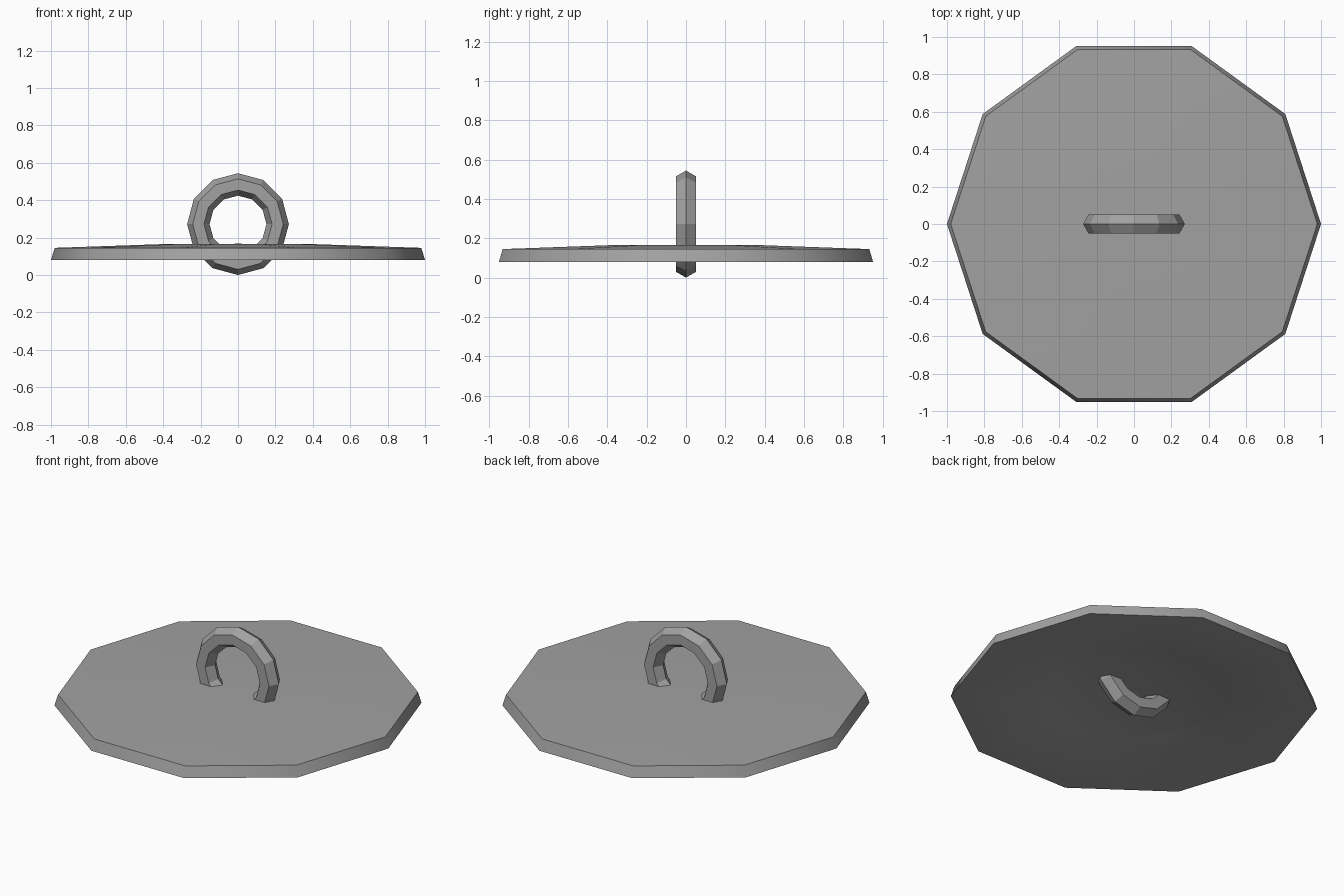
import bpy
import bmesh
import math

cube = bpy.data.objects.get("Cube")
if cube:
    bpy.data.objects.remove(cube)


def make_material(name, rgb):
    mat = bpy.data.materials.new(name)
    mat.use_nodes = True
    color = (*rgb, 1)
    mat.diffuse_color = color
    mat.node_tree.nodes["Principled BSDF"].inputs["Base Color"].default_value = color
    return mat


def make_object(name, bm, mat):
    bmesh.ops.recalc_face_normals(bm, faces=bm.faces[:])
    mesh = bpy.data.meshes.new(name)
    bm.to_mesh(mesh)
    bm.free()
    mesh.materials.append(mat)
    obj = bpy.data.objects.new(name, mesh)
    bpy.context.collection.objects.link(obj)
    return obj


def ring_of_verts(bm, radius, z, sides):
    return [bm.verts.new((radius * math.cos(math.tau * i / sides),
                          radius * math.sin(math.tau * i / sides), z))
            for i in range(sides)]


def bridge(bm, a, b):
    for i in range(len(a)):
        j = (i + 1) % len(a)
        bm.faces.new((a[i], a[j], b[j], b[i]))


grey = make_material("grey", (0.36, 0.36, 0.36))

# Ten-sided lid: shallow crown, sloped rim, flat lip and hollow underside
SIDES = 10
bm = bmesh.new()
profile = [(0.4, 0.165), (0.98, 0.145), (1.0, 0.08),
           (0.74, 0.08), (0.5, 0.13), (0.3, 0.153)]
rings = [ring_of_verts(bm, r, z, SIDES) for r, z in profile]
for a, b in zip(rings, rings[1:]):
    bridge(bm, a, b)
for ring, z in ((rings[0], 0.167), (rings[-1], 0.158)):
    centre = bm.verts.new((0, 0, z))
    for i in range(SIDES):
        bm.faces.new((ring[i], ring[(i + 1) % SIDES], centre))
lid = make_object("lid", bm, grey)
bpy.ops.object.select_all(action="DESELECT")
lid.select_set(True)
bpy.context.view_layer.objects.active = lid
bpy.ops.object.shade_smooth_by_angle(angle=math.radians(40))

# Faceted upright ring handle with a hexagonal section
SEGMENTS, SECTION = 12, 6
MAJOR, MINOR = 0.212, 0.06
bm = bmesh.new()
loops = []
for i in range(SEGMENTS):
    turn = math.tau * i / SEGMENTS
    loop = []
    for k in range(SECTION):
        a = math.tau * k / SECTION
        r = MAJOR + MINOR * math.cos(a)
        loop.append(bm.verts.new((r * math.cos(turn), MINOR * math.sin(a),
                                  r * math.sin(turn))))
    loops.append(loop)
for i in range(SEGMENTS):
    bridge(bm, loops[i], loops[(i + 1) % SEGMENTS])
handle = make_object("ring_handle", bm, grey)
handle.location.z = MAJOR + MINOR
